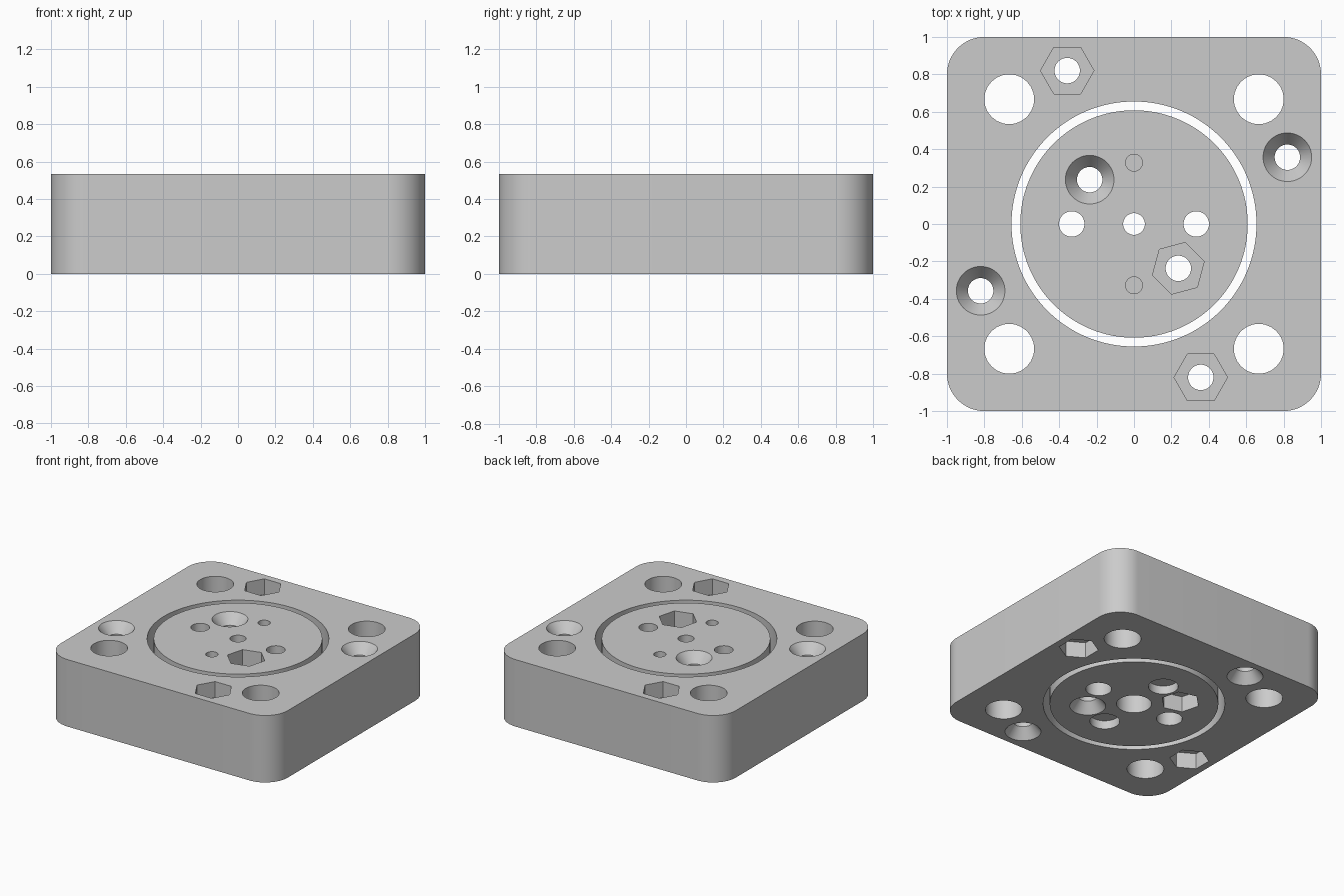
import bpy, bmesh
from math import radians, sin, cos, pi
from mathutils import Matrix

H = 0.533            # plate height
CONE, NUT = 0.08, 0.125   # countersink and nut pocket depths
BOLT = 0.068         # bolt hole radius

old = bpy.data.objects.get("Cube")
if old:
    bpy.data.objects.remove(old, do_unlink=True)

grey = bpy.data.materials.new("light_grey")
grey.use_nodes = True
grey.diffuse_color = (0.6, 0.6, 0.6, 1)
grey.node_tree.nodes["Principled BSDF"].inputs["Base Color"].default_value = (0.6, 0.6, 0.6, 1)


def loft(name, rings):
    """Solid from stacked closed rings of points, capped at both ends."""
    bm = bmesh.new()
    rows = [[bm.verts.new(p) for p in ring] for ring in rings]
    for a, b in zip(rows, rows[1:]):
        for i in range(len(a)):
            j = (i + 1) % len(a)
            bm.faces.new((a[i], a[j], b[j], b[i]))
    bm.faces.new(rows[0])
    bm.faces.new(rows[-1])
    bmesh.ops.recalc_face_normals(bm, faces=bm.faces)
    mesh = bpy.data.meshes.new(name)
    bm.to_mesh(mesh)
    bm.free()
    mesh.materials.append(grey)
    ob = bpy.data.objects.new(name, mesh)
    bpy.context.collection.objects.link(ob)
    return ob


def turned(name, x, y, profile, sides=48, angle=0):
    """Solid of revolution from (radius, height) pairs."""
    turns = [radians(angle) + 2 * pi * i / sides for i in range(sides)]
    return loft(name, [[(x + r * cos(t), y + r * sin(t), z) for t in turns]
                       for r, z in profile])


def cut(body, cutter):
    mod = body.modifiers.new("cut", "BOOLEAN")
    mod.operation, mod.solver, mod.object = "DIFFERENCE", "EXACT", cutter
    bpy.ops.object.select_all(action="DESELECT")
    bpy.context.view_layer.objects.active = body
    body.select_set(True)
    bpy.ops.object.modifier_apply(modifier=mod.name)
    bpy.data.objects.remove(cutter, do_unlink=True)


def hole(body, x, y, r):
    cut(body, turned("hole", x, y, [(r, -0.1), (r, H + 0.1)]))


def bolt(body, x, y, head_up, nut_angle):
    """Bolt hole with a countersink on one side and a nut pocket on the other."""
    flare = 0.13 + (0.13 - BOLT) * 0.1 / CONE
    profile = [(BOLT, -0.1), (BOLT, H - CONE), (flare, H + 0.1)]
    if not head_up:
        profile = [(r, H - z) for r, z in profile]
    cut(body, turned("bolt_hole", x, y, profile))
    low, high = (-0.1, NUT) if head_up else (H - NUT, H + 0.1)
    cut(body, turned("nut_pocket", x, y, [(0.143, low), (0.143, high)], 6, nut_angle))


# Outer frame: rounded square with a large round opening
R = 0.2
outline = []
for k, (sx, sy) in enumerate([(1, 1), (-1, 1), (-1, -1), (1, -1)]):
    for i in range(17):
        t = pi / 2 * (k + i / 16)
        outline.append((sx * (1 - R) + R * cos(t), sy * (1 - R) + R * sin(t)))
frame = loft("outer_frame", [[(x, y, z) for x, y in outline] for z in (0, H)])
cut(frame, turned("opening", 0, 0, [(0.655, -0.1), (0.655, H + 0.1)], 128))
for sx in (-1, 1):
    for sy in (-1, 1):
        hole(frame, sx * 0.667, sy * 0.667, 0.133)
for s in (-1, 1):
    bolt(frame, s * 0.82, s * 0.357, True, 30)
    bolt(frame, -s * 0.357, s * 0.82, False, 0)

# Inner disc, free inside the ring gap
disc = turned("inner_disc", 0, 0, [(0.608, 0), (0.608, H)], 128)
bolt(disc, -0.237, 0.237, True, 45)
bolt(disc, 0.237, -0.237, False, 15)

# Stepped holes, wider underneath
def stepped(x, y, wide, narrow, depth):
    cut(disc, turned("step", x, y, [(wide, -0.1), (wide, depth), (narrow, depth), (narrow, H + 0.1)]))

stepped(0, 0, 0.126, 0.058, 0.2)
for s in (-1, 1):
    stepped(s * 0.333, 0, 0.093, 0.068, 0.2)
    # Blind pin sockets from above and shallow recesses from below
    cut(disc, turned("pin", 0, s * 0.328, [(0.045, H - 0.2), (0.045, H + 0.1)]))
    cut(disc, turned("recess", 0, s * 0.328, [(0.108, -0.1), (0.108, 0.067)]))

for ob in (frame, disc):
    bpy.ops.object.select_all(action="DESELECT")
    bpy.context.view_layer.objects.active = ob
    ob.select_set(True)
    bpy.ops.object.shade_smooth_by_angle(angle=radians(30))
